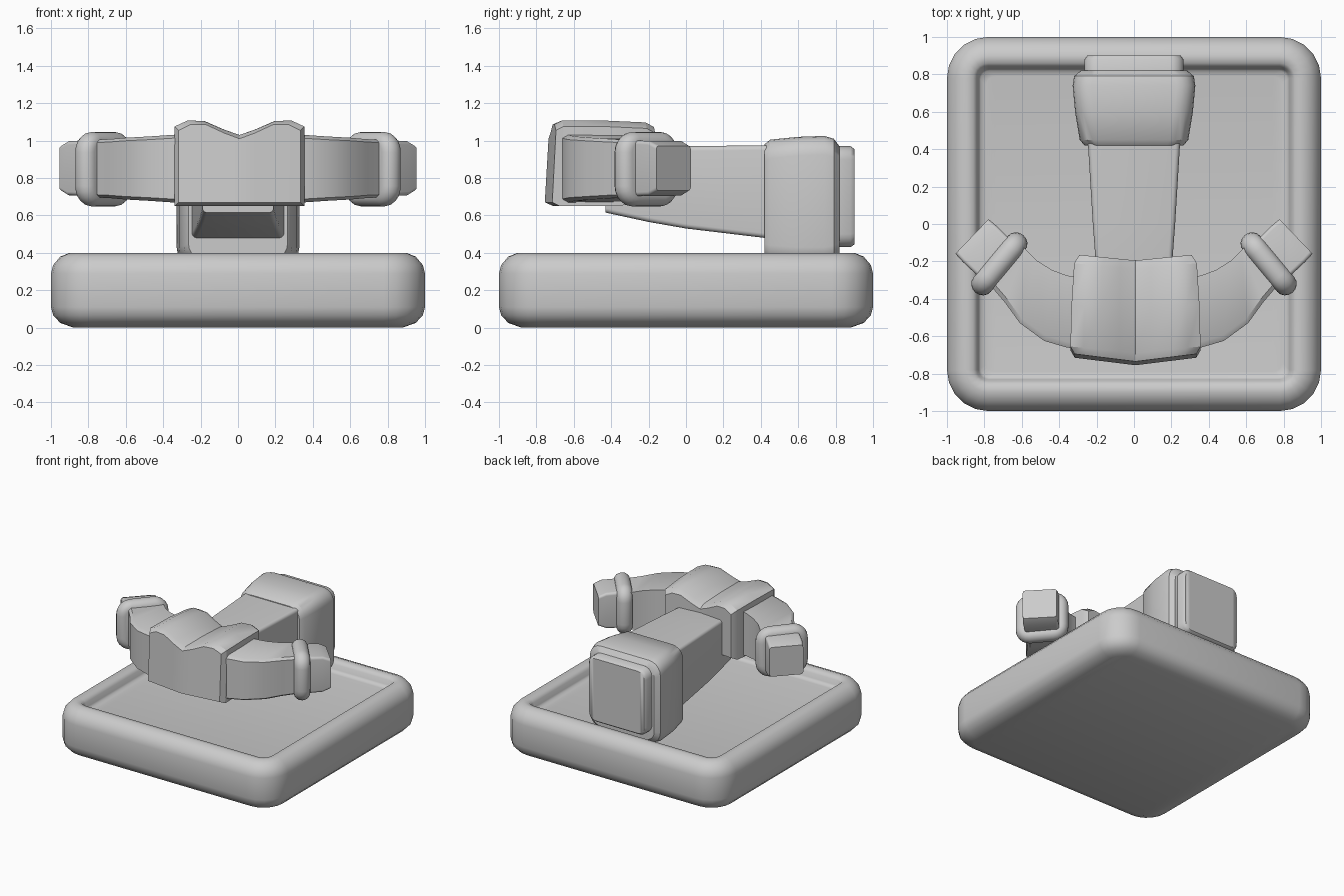
import bpy
import bmesh
import math
from mathutils import Vector

if "Cube" in bpy.data.objects:
    bpy.data.objects.remove(bpy.data.objects["Cube"], do_unlink=True)

grey = bpy.data.materials.new("plain grey")
grey.use_nodes = True
colour = (0.6, 0.6, 0.6, 1)
grey.diffuse_color = colour
grey.node_tree.nodes["Principled BSDF"].inputs["Base Color"].default_value = colour


def loft(name, rings, angle=35, bevel=0):
    """Skin a list of equal rings and close both ends with strips of quads."""
    bm = bmesh.new()
    rows = [[bm.verts.new(p) for p in ring] for ring in rings]
    n = len(rows[0])
    for a, b in zip(rows, rows[1:]):
        for i in range(n):
            j = (i + 1) % n
            bm.faces.new((a[i], a[j], b[j], b[i]))
    for row in (rows[0], rows[-1]):
        for i in range(n // 2 - 1):
            bm.faces.new((row[i], row[i + 1], row[n - 2 - i], row[n - 1 - i]))
    bmesh.ops.recalc_face_normals(bm, faces=bm.faces)
    mesh = bpy.data.meshes.new(name)
    bm.to_mesh(mesh)
    bm.free()
    obj = bpy.data.objects.new(name, mesh)
    bpy.context.collection.objects.link(obj)
    mesh.materials.append(grey)
    if bevel:
        mod = obj.modifiers.new("soft edges", "BEVEL")
        mod.width = bevel
        mod.segments = 2
    bpy.ops.object.select_all(action="DESELECT")
    obj.select_set(True)
    bpy.context.view_layer.objects.active = obj
    bpy.ops.object.shade_smooth_by_angle(angle=math.radians(angle))
    return obj


def rounded(hx, hy, r, steps=5):
    """Outline of a rounded rectangle centred on the origin."""
    pts = []
    for k, (sx, sy) in enumerate(((1, 1), (-1, 1), (-1, -1), (1, -1))):
        for i in range(steps + 1):
            a = math.pi / 2 * (k + i / steps)
            pts.append((sx * (hx - r) + r * math.cos(a), sy * (hy - r) + r * math.sin(a)))
    return pts


def upright(y, half, low, high, r):
    """Rounded rectangle standing across the y axis."""
    mid = (low + high) / 2
    return [(x, y, mid + z) for x, z in rounded(half, (high - low) / 2, r)]


# Tray base with a soft rim and a sunken floor
rim = [(0.12, 0), (0.05, 0.025), (0.012, 0.065), (0, 0.11), (0, 0.29), (0.012, 0.335),
       (0.05, 0.38), (0.1, 0.4), (0.14, 0.395), (0.16, 0.375), (0.17, 0.34),
       (0.18, 0.325), (0.21, 0.32)]
loft("base_tray", [[(x, y, z) for x, y in rounded(1 - d, 1 - d, max(0.22 - d, 0.05))]
                   for d, z in rim], 50)

# Rear mount and its back plate
loft("rear_mount", [upright(0.42, 0.265, 0.36, 0.98, 0.09), upright(0.45, 0.29, 0.34, 1.005, 0.1),
                    upright(0.6, 0.315, 0.33, 1.02, 0.1), upright(0.74, 0.328, 0.33, 1.025, 0.1),
                    upright(0.79, 0.32, 0.34, 1.01, 0.1), upright(0.82, 0.285, 0.37, 0.97, 0.08)])
loft("back_plate", [upright(0.78, 0.265, 0.43, 0.97, 0.07), upright(0.88, 0.265, 0.43, 0.97, 0.07),
                    upright(0.9, 0.25, 0.445, 0.955, 0.06)], 50)

# Neck: a tapered beam rising towards the head
neck = []
for y, half, low, high in ((0.46, 0.248, 0.475, 0.975), (0, 0.22, 0.53, 0.97),
                           (-0.2, 0.205, 0.565, 0.965), (-0.43, 0.19, 0.615, 0.95)):
    neck.append(upright(y, half, low, high, 0.025))
loft("neck_beam", neck)

# Head: a block with two humps on top and a shallow point in front
tops = [(0, 1.03), (0.25, 1.06), (0.55, 1.105), (0.8, 1.107), (1, 1.075)]
humps = [(-u, z) for u, z in reversed(tops[1:])] + tops


def head_ring(y, half, notch, inset, lean):
    """Section of the head; notch shifts its middle along y."""
    top = [(0.008 + u * half, y + notch * (1 - abs(u)) + lean, z - inset) for u, z in humps]
    low = [(0.008 + u * half, y + notch * (1 - abs(u)), 0.65 + inset) for u, z in reversed(humps)]
    return top + low


loft("head_block", [head_ring(-0.715, 0.325, -0.04, 0.02, 0.02),
                    head_ring(-0.675, 0.348, -0.035, 0, 0.02),
                    head_ring(-0.43, 0.342, -0.03, 0, 0),
                    head_ring(-0.21, 0.328, -0.03, 0.01, 0),
                    head_ring(-0.165, 0.3, -0.03, 0.035, 0)], 30)

# Curved arms: outer point, inner point, half height
arm_path = [((0.28, -0.67), (0.28, -0.29), 0.185), ((0.36, -0.66), (0.36, -0.275), 0.18),
            ((0.48, -0.625), (0.44, -0.245), 0.172), ((0.61, -0.53), (0.52, -0.195), 0.165),
            ((0.69, -0.42), (0.575, -0.14), 0.158), ((0.81, -0.28), (0.63, -0.08), 0.152)]


def aligned_rings(centre, direction, stations):
    """Rounded rectangles stacked along a level direction."""
    side = Vector((direction.y, -direction.x, 0))
    rings = []
    for d, half, tall, r in stations:
        rings.append([centre + direction * d + side * x + Vector((0, 0, z))
                      for x, z in rounded(half, tall, r)])
    return rings


for label, s in (("left", 1), ("right", -1)):
    rings = []
    for (ox, oy), (ix, iy), h in arm_path:
        out, inn = Vector((s * ox, oy, 0.85)), Vector((s * ix, iy, 0.85))
        up = Vector((0, 0, h))
        rings.append([out + up * 0.9, out.lerp(inn, 0.08) + up, inn + up * 0.97,
                      inn - up * 0.97, out.lerp(inn, 0.08) - up, out - up * 0.9])
    loft(label + "_arm", rings, 35)

    # Soft cuff around the wrist
    aim = Vector((s * 0.77, 0.638, 0)).normalized()
    cuff = []
    for i in range(9):
        a = math.pi * (i / 8 - 0.5)
        grow = 0.055 * (math.cos(a) - 1)
        cuff.append((0.06 * math.sin(a), 0.2 + grow, 0.2 + grow, 0.11 + grow))
    loft(label + "_cuff", aligned_rings(Vector((s * 0.72, -0.213, 0.847)), aim, cuff), 50)

    # Blunt hand
    aim = Vector((s * 0.72, 0.69, 0)).normalized()
    hand = [(0, 0.13, 0.15, 0.02), (0.14, 0.132, 0.145, 0.02), (0.2, 0.128, 0.12, 0.02)]
    loft(label + "_hand", aligned_rings(Vector((s * 0.722, -0.205, 0.852)), aim, hand), 35)
